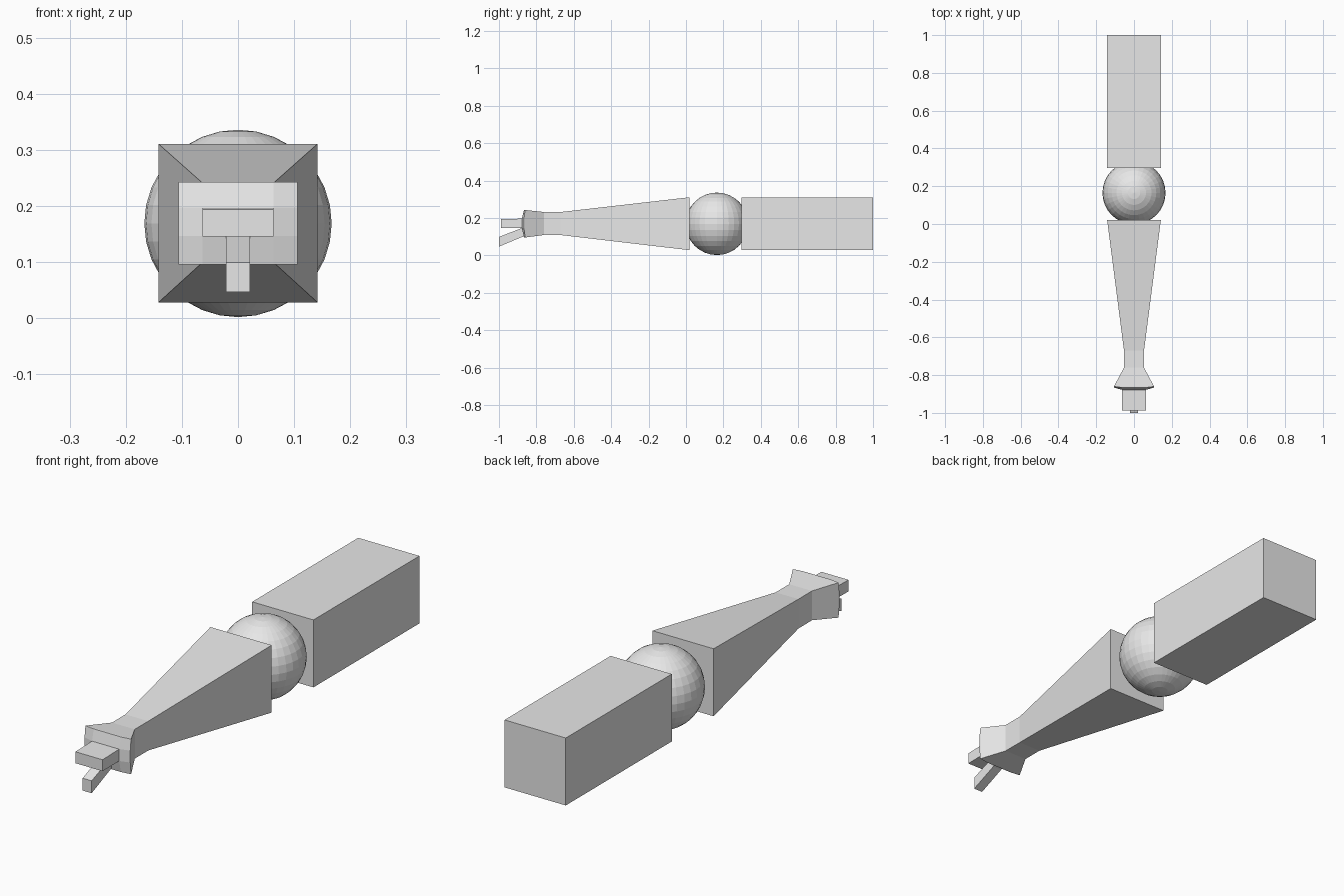
import bpy, bmesh

if "Cube" in bpy.data.objects:
    bpy.data.objects.remove(bpy.data.objects["Cube"])

grey = bpy.data.materials.new("light grey")
grey.diffuse_color = (0.8, 0.8, 0.8, 1)
grey.use_nodes = True
grey.node_tree.nodes["Principled BSDF"].inputs["Base Color"].default_value = grey.diffuse_color


def finish(name, bm):
    bmesh.ops.recalc_face_normals(bm, faces=bm.faces)
    mesh = bpy.data.meshes.new(name)
    bm.to_mesh(mesh)
    bm.free()
    mesh.materials.append(grey)
    obj = bpy.data.objects.new(name, mesh)
    bpy.context.collection.objects.link(obj)
    return obj


def add_sections(bm, sections, cap_front=True):
    """Loft rectangles (y, half width, z low, z high) and return the last ring."""
    rings = []
    for y, hx, z0, z1 in sections:
        rings.append([bm.verts.new((x, y, z)) for x, z in
                      ((-hx, z0), (hx, z0), (hx, z1), (-hx, z1))])
    for a, b in zip(rings, rings[1:]):
        for i in range(4):
            j = (i + 1) % 4
            bm.faces.new((a[i], a[j], b[j], b[i]))
    bm.faces.new(rings[0])
    if cap_front:
        bm.faces.new(rings[-1])


def loft(name, sections):
    bm = bmesh.new()
    add_sections(bm, sections)
    return finish(name, bm)


# Upper arm block
loft("upper_arm", [(1.0, 0.142, 0.028, 0.311), (0.297, 0.142, 0.028, 0.311)])

# Ball joint
bm = bmesh.new()
bmesh.ops.create_uvsphere(bm, u_segments=32, v_segments=16, radius=0.167)
bmesh.ops.translate(bm, vec=(0, 0.165, 0.169), verts=bm.verts)
finish("elbow_ball", bm)

# Tapered forearm, wrist and flared hand with a bulging 3 x 3 front
bm = bmesh.new()
add_sections(bm, [(0.02, 0.142, 0.028, 0.311), (-0.67, 0.053, 0.109, 0.232),
                  (-0.76, 0.053, 0.109, 0.232), (-0.86, 0.106, 0.096, 0.243)],
             cap_front=False)
xs = (-0.106, -0.063, 0.063, 0.106)
zs = (0.096, 0.147, 0.197, 0.243)
grid = []
for i, x in enumerate(xs):
    col = []
    for k, z in enumerate(zs):
        inner_x, inner_z = i in (1, 2), k in (1, 2)
        y = -0.878 if inner_x and inner_z else -0.866 if inner_x or inner_z else -0.86
        col.append(bm.verts.new((x, y, z)))
    grid.append(col)
for i in range(3):
    for k in range(3):
        bm.faces.new((grid[i][k], grid[i + 1][k], grid[i + 1][k + 1], grid[i][k + 1]))
# Close the thin gap between the straight rim and the bulging grid edge
bmesh.ops.remove_doubles(bm, verts=bm.verts, dist=0.0005)
bmesh.ops.holes_fill(bm, edges=[e for e in bm.edges if e.is_boundary], sides=0)
finish("forearm_and_hand", bm)

# Upper wide finger and lower narrow finger
loft("upper_finger", [(-0.86, 0.063, 0.147, 0.197), (-0.988, 0.063, 0.146, 0.194)])
loft("lower_finger", [(-0.866, 0.021, 0.102, 0.147), (-0.878, 0.021, 0.098, 0.146),
                      (-1.0, 0.021, 0.047, 0.099)])
